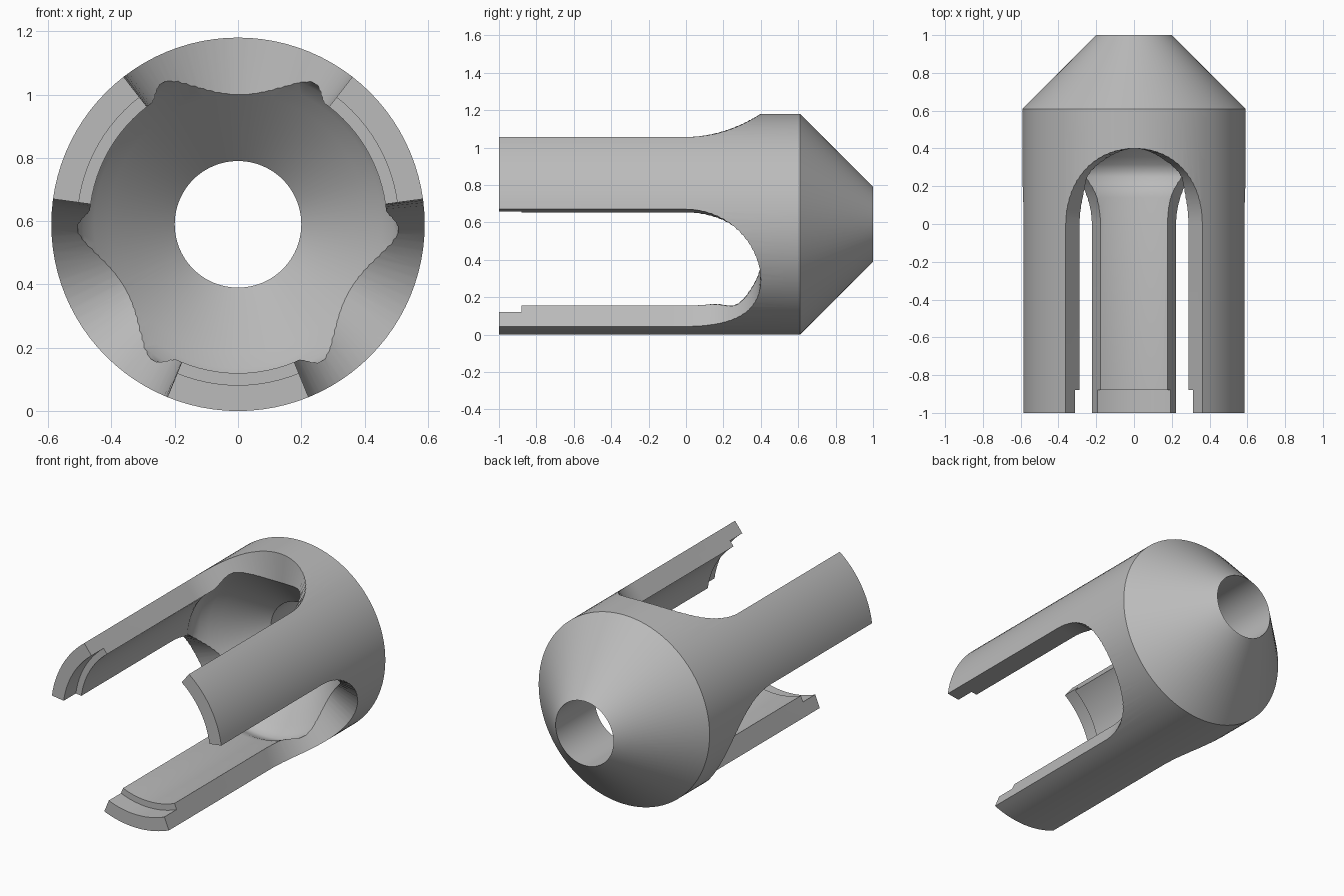
import bpy, bmesh, math

if "Cube" in bpy.data.objects:
    bpy.data.objects.remove(bpy.data.objects["Cube"])

R = 0.59                      # outer radius, also the height of the axis
HALF = math.radians(37.8)     # half angle of each slot
SEG = 96


def polar(r, a, y):
    """Point at radius r and angle a around the lengthwise axis."""
    return (r * math.cos(a), y, R + r * math.sin(a))


def finish(bm, name):
    bmesh.ops.recalc_face_normals(bm, faces=bm.faces)
    mesh = bpy.data.meshes.new(name)
    bm.to_mesh(mesh)
    bm.free()
    ob = bpy.data.objects.new(name, mesh)
    bpy.context.collection.objects.link(ob)
    return ob


# Turned shell: (radius, y) section, outside then back along the cavity
section = [(0.59, -1), (0.59, 0.61), (0.195, 1), (0.20, 0.61),
           (0.41, 0.40), (0.455, 0.355), (0.49, 0.315), (0.507, 0.28),
           (0.506, 0.25), (0.493, 0.215), (0.478, 0.18), (0.47, 0.14),
           (0.47, -0.88), (0.508, -0.88), (0.508, -1)]
section[2] = (0.20, 1)
bm = bmesh.new()
rings = [[bm.verts.new(polar(r, 2 * math.pi * i / SEG, y)) for r, y in section]
         for i in range(SEG)]
n = len(section)
for i in range(SEG):
    a, b = rings[i], rings[(i + 1) % SEG]
    for j in range(n):
        k = (j + 1) % n
        bm.faces.new((a[j], a[k], b[k], b[j]))
body = finish(bm, "slotted_collet")

# Three round-ended slot cutters with radial walls
bm = bmesh.new()
STEPS = 36
for s in range(3):
    centre = math.radians(90 + 120 * s)
    cols = []
    for i in range(STEPS + 1):
        t = math.pi * (i / STEPS - 0.5)
        a = centre + HALF * math.sin(t)
        top = 0.4 * math.cos(t)
        cols.append([bm.verts.new(polar(r, a, y)) for r, y in
                     ((0.3, -1.2), (0.8, -1.2), (0.8, top), (0.3, top))])
    for a, b in zip(cols, cols[1:]):
        for j in range(4):
            k = (j + 1) % 4
            bm.faces.new((a[j], a[k], b[k], b[j]))
    bm.faces.new(cols[0])
    bm.faces.new(cols[-1])
cutter = finish(bm, "slot_cutter")
cutter.hide_render = True

# Cut the slots, leaving three arms
mod = body.modifiers.new("slots", 'BOOLEAN')
mod.operation = 'DIFFERENCE'
mod.solver = 'EXACT'
mod.object = cutter
bpy.context.view_layer.objects.active = body
body.select_set(True)
bpy.ops.object.modifier_apply(modifier=mod.name)
bpy.data.objects.remove(cutter)

# Plain grey finish
grey = bpy.data.materials.new("plain_grey")
grey.diffuse_color = (0.5, 0.5, 0.5, 1)
grey.use_nodes = True
grey.node_tree.nodes["Principled BSDF"].inputs["Base Color"].default_value = grey.diffuse_color
body.data.materials.clear()
body.data.materials.append(grey)
for p in body.data.polygons:
    p.material_index = 0
bpy.ops.object.shade_smooth_by_angle(angle=math.radians(30))
